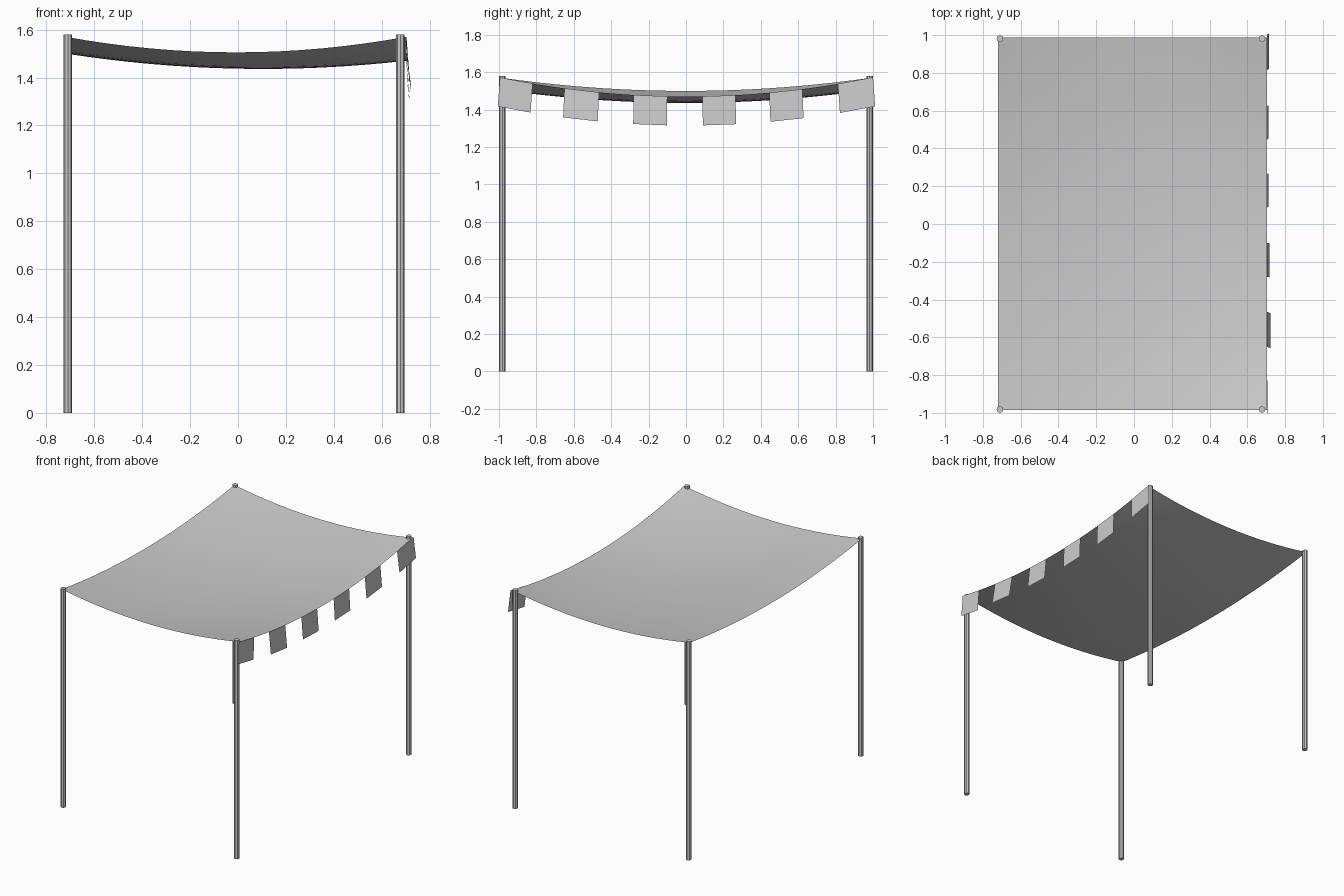
import bpy

if "Cube" in bpy.data.objects:
    bpy.data.objects.remove(bpy.data.objects["Cube"])

X0, X1, Y0, Y1 = -0.72, 0.703, -0.985, 0.988


def cloth_z(x, y):
    """Height of the sagging cloth, deepest in the middle."""
    u = 2 * (x - X0) / (X1 - X0) - 1
    v = 2 * (y - Y0) / (Y1 - Y0) - 1
    side_sag = 0.068 + 0.015 * u + 0.017 * u * u
    return 1.57 - 0.065 * (1 - u * u) - side_sag * (1 - v * v)


def make_mesh(name, verts, faces):
    mesh = bpy.data.meshes.new(name)
    mesh.from_pydata(verts, [], faces)
    mesh.update()
    obj = bpy.data.objects.new(name, mesh)
    bpy.context.collection.objects.link(obj)
    return obj


# Canopy cloth: a sagging grid
NX, NY = 16, 22
verts = []
for j in range(NY + 1):
    for i in range(NX + 1):
        x = X0 + (X1 - X0) * i / NX
        y = Y0 + (Y1 - Y0) * j / NY
        verts.append((x, y, cloth_z(x, y)))
faces = []
for j in range(NY):
    for i in range(NX):
        a = j * (NX + 1) + i
        faces.append((a, a + 1, a + NX + 2, a + NX + 1))
canopy = make_mesh("canopy_cloth", verts, faces)
canopy.data.shade_smooth()

# Hanging flaps along the right edge: y start, y end, outward swing of the hem
flaps = [(-0.995, -0.82, 0.003), (-0.65, -0.465, 0.02), (-0.28, -0.10, 0.014),
         (0.088, 0.265, 0.008), (0.445, 0.622, 0.008), (0.812, 1.0, 0.012)]
for n, (ya, yb, swing) in enumerate(flaps):
    za, zb = cloth_z(X1, ya), cloth_z(X1, yb)
    tilt = (zb - za) / (yb - ya) * 0.06
    xb = X1 + swing
    make_mesh(f"hanging_flap_{n + 1}",
              [(X1, ya, za), (xb, ya + tilt, za - 0.155),
               (xb, yb + tilt, zb - 0.155), (X1, yb, zb)],
              [(0, 1, 2, 3)])

# Four corner poles
for side, x in (("left", -0.71), ("right", 0.678)):
    for end, y in (("front", -0.982), ("back", 0.982)):
        bpy.ops.mesh.primitive_cylinder_add(vertices=8, radius=0.018, depth=1.58,
                                            location=(x, y, 0.79))
        bpy.context.object.name = f"{end}_{side}_pole"
